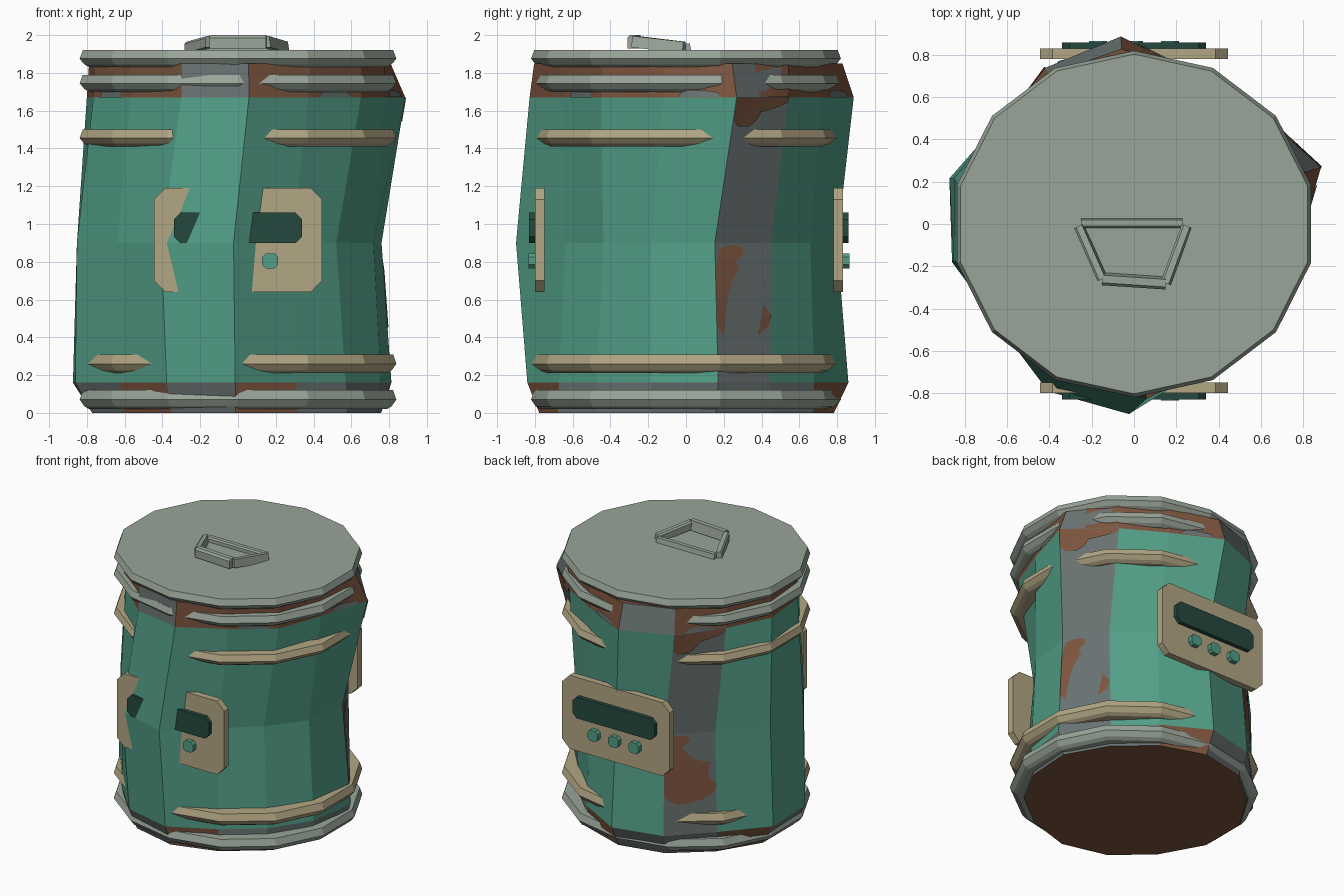
import bpy, bmesh, math
from mathutils import Vector

cube = bpy.data.objects.get("Cube")
if cube:
    bpy.data.objects.remove(cube, do_unlink=True)

SIDES = 14


def material(name, r, g, b):
    m = bpy.data.materials.new(name)
    m.use_nodes = True
    lin = [((c / 255 + 0.055) / 1.055) ** 2.4 for c in (r, g, b)] + [1]
    m.diffuse_color = lin
    m.node_tree.nodes["Principled BSDF"].inputs["Base Color"].default_value = lin
    return m


TEAL = material("teal paint", 82, 158, 135)
METAL = material("bare metal", 104, 113, 113)
RUST = material("rust", 124, 84, 62)
STEEL = material("pale steel", 153, 165, 153)
TAN = material("tan trim", 178, 166, 132)
DARK = material("dark teal", 37, 72, 62)


def finish(name, bm, *mats):
    bmesh.ops.recalc_face_normals(bm, faces=bm.faces)
    me = bpy.data.meshes.new(name)
    bm.to_mesh(me)
    bm.free()
    for m in mats:
        me.materials.append(m)
    ob = bpy.data.objects.new(name, me)
    bpy.context.collection.objects.link(ob)
    return ob


def skin(name, loops, mats, rule=lambda level, k: 0, cap=0):
    """Join point loops into a capped tube; rule picks each face's material."""
    bm = bmesh.new()
    rows = [[bm.verts.new(p) for p in loop] for loop in loops]
    n = len(rows[0])
    for i in range(len(rows) - 1):
        for k in range(n):
            j = (k + 1) % n
            f = bm.faces.new((rows[i][k], rows[i][j], rows[i + 1][j], rows[i + 1][k]))
            f.material_index = rule(i, k)
    for row in (rows[0], rows[-1]):
        bm.faces.new(row).material_index = cap
    return finish(name, bm, *mats)


# Dented body: one radius per column at the foot, waist and shoulder
foot = [.84, .74, .74, .78, .83, .73, .76, .86, .85, .80, .90, .88, .79, .84]
waist = [.90, .70, .68, .74, .775, .75, .74, .80, .80, .77, .88, .87, .80, .89]
shoulder = [.83, .75, .79, .78, .925, .80, .77, .89, .85, .78, .81, .80, .77, .81]


def shrink(radii, base, keep):
    return [base + (r - base) * keep for r in radii]


def column_loop(radii, z, twist):
    pts = []
    for k, r in enumerate(radii):
        a = math.radians(-90 + twist) + math.tau * k / SIDES
        pts.append(Vector((r * math.cos(a), r * math.sin(a), z)))
    return pts


body_loops = [
    column_loop(shrink(foot, .75, .3), 0, -1),
    column_loop(foot, .16, -1),
    column_loop(waist, .9, -1.5),
    column_loop(shoulder, 1.67, 4),
    column_loop(shrink(shoulder, .79, .4), 1.85, 4),
]
bare_columns = (4, 8)


def body_rule(level, k):
    if level == 0:
        return 2 if k in (0, 6, 9, 12) else 1
    if level == 3:
        return 1 if k in (4, 7, 13) else 2
    return 1 if k in bare_columns else 0


skin("barrel_body", body_loops, (TEAL, METAL, RUST), body_rule, cap=2)


# Painted patches: thin strips lying on one body panel
def patch(name, level, k, rows, mat):
    a, b = body_loops[level][k], body_loops[level][(k + 1) % SIDES]
    d, c = body_loops[level + 1][k], body_loops[level + 1][(k + 1) % SIDES]
    lift = (c - a).cross(d - b).normalized() * .006
    bm = bmesh.new()
    strips = []
    for v, u0, u1 in rows:
        ends = a.lerp(d, v), b.lerp(c, v)
        strips.append([bm.verts.new(ends[0].lerp(ends[1], u0 + (u1 - u0) * t / 4) + lift)
                       for t in range(5)])
    for low, high in zip(strips, strips[1:]):
        for t in range(4):
            bm.faces.new((low[t], low[t + 1], high[t + 1], high[t]))
    finish(name, bm, mat)


blob = [(.3, .25, .4), (.34, .1, .75), (.4, 0, .95), (.48, 0, 1), (.56, 0, .85), (.63, 0, .85),
        (.7, 0, .9), (.74, 0, .6), (.8, 0, .45), (.86, .02, .35), (.92, .04, .5),
        (.96, .08, .48), (.98, .2, .38)]
top_stain = [(.8, .1, .3), (.84, 0, .42), (.9, 0, .5), (.94, 0, .85), (.97, 0, 1), (1, 0, 1)]
for k in bare_columns:
    patch(f"rust_blob_{k}", 1, k, blob, RUST)
    patch(f"rust_stain_{k}", 2, k, top_stain, RUST)
patch("rust_shoulder", 3, 4, [(0, .45, 1), (.4, .35, 1), (1, .4, 1)], RUST)
for k in (1, 3, 6, 8, 11):
    patch(f"worn_edge_{k}", 3, k, [(0, .2, .8), (.15, .25, .75), (.22, .35, .5)], METAL)


# Hoops: bevelled rings that the dents break through
def hoop(name, z0, z1, mat, inner=.72):
    mid = (z0 + z1) / 2
    loops = []
    for r, z in ((inner, z0), (.94, z0), (.97, z0 + .015), (1, mid), (.98, z1), (inner, z1)):
        loops.append([Vector((p.x * .86 * r, p.y * .82 * r, z))
                      for p in column_loop([1] * SIDES, 0, 0)])
    return skin(name, loops, (mat,))


hoop("bottom_hoop", .02, .12, STEEL)
hoop("lower_trim", .21, .31, TAN)
hoop("upper_trim", 1.41, 1.50, TAN)
hoop("neck_hoop", 1.70, 1.79, STEEL)
hoop("lid", 1.83, 1.92, STEEL)


# Control plates on the front and back
def chamfered(name, x, z, w, h, cut, y0, y1, mat):
    outline = []
    for sx, sz in ((1, 1), (-1, 1), (-1, -1), (1, -1)):
        pair = [(sx * w / 2, sz * (h / 2 - cut)), (sx * (w / 2 - cut), sz * h / 2)]
        outline += pair if sx == sz else pair[::-1]
    skin(name, [[Vector((x + px, y, z + pz)) for px, pz in outline] for y in (y0, y1)], (mat,))


for side, s, y in (("front", -1, .75), ("back", 1, .78)):
    chamfered(f"{side}_plate", 0, .915, .89, .55, .06, s * y, s * (y + .05), TAN)
    chamfered(f"{side}_slot", 0, .98, .68, .16, .035, s * y, s * (y + .08), DARK)
    for i in (-1, 0, 1):
        chamfered(f"{side}_button_{i + 2}", i * .17, .805, .085, .08, .02,
                  s * y, s * (y + .085), TEAL)


# Lid handle: four bars in a tilted trapezoid
def bar(name, start, end, width, height):
    p, q = Vector(start), Vector(end)
    across = (q - p).cross(Vector((0, 0, 1))).normalized() * width / 2
    up = Vector((0, 0, height / 2))
    corners = (across + up * .6, across * .6 + up, -across * .6 + up,
               -across - up, across - up)
    skin(name, [[e + c for c in corners] for e in (p, q)], (STEEL,))


back_l, back_r = (-.25, .005, 1.93), (.23, .005, 1.93)
front_l, front_r = (-.15, -.26, 1.965), (.15, -.28, 1.965)
bar("handle_back", back_l, back_r, .05, .05)
bar("handle_front", front_l, front_r, .06, .07)
bar("handle_left", (-.26, -.01, 1.935), front_l, .05, .06)
bar("handle_right", (.25, -.01, 1.935), front_r, .05, .06)
